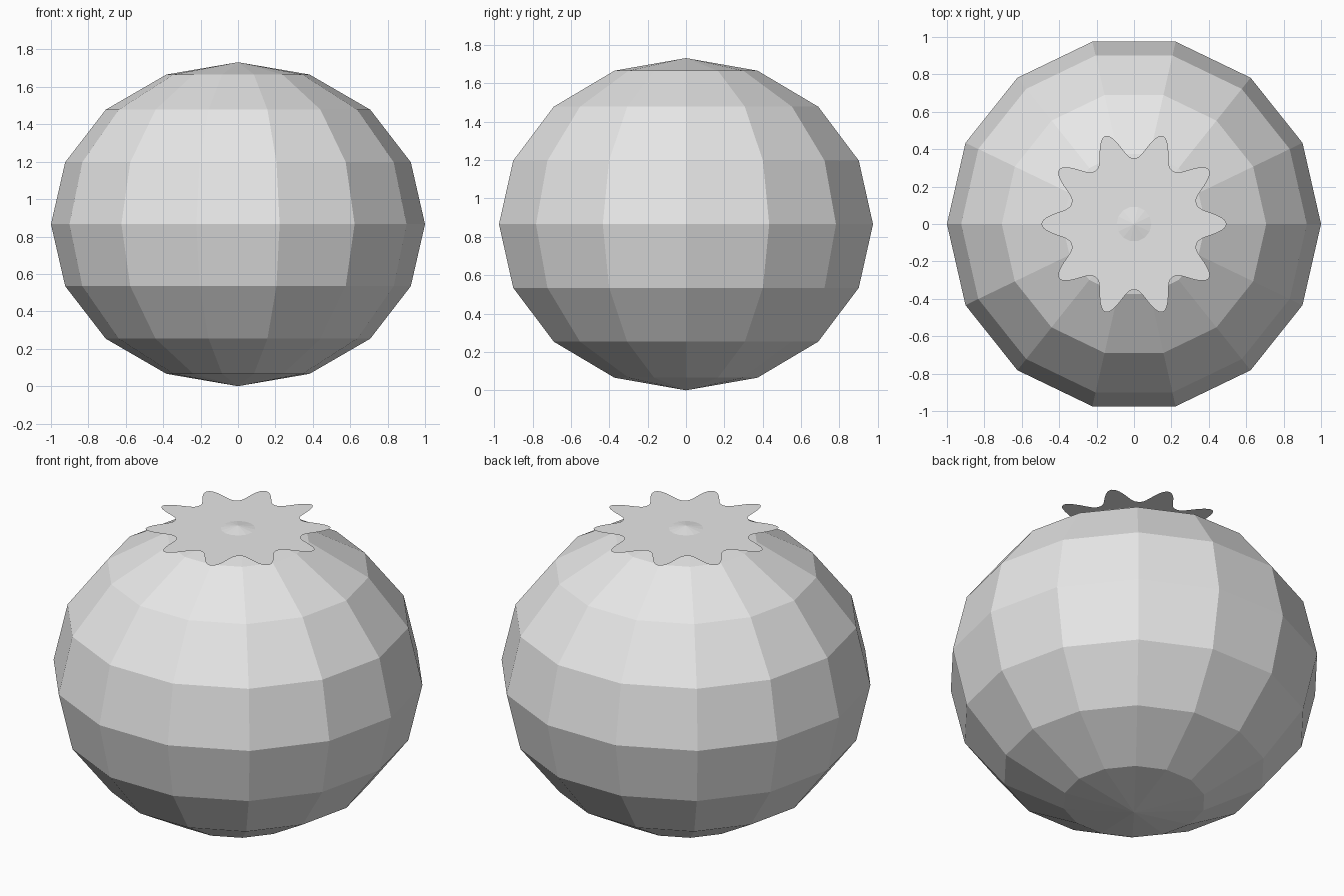
import bpy, bmesh, math
from math import sin, cos, pi

cube = bpy.data.objects.get("Cube")
if cube:
    bpy.data.objects.remove(cube, do_unlink=True)

SEGMENTS, RINGS = 14, 8
HALF_HEIGHT = 0.866

# Single plain colour
grey = bpy.data.materials.new("light_grey")
grey.use_nodes = True
colour = (0.8, 0.8, 0.8, 1)
grey.diffuse_color = colour
grey.node_tree.nodes["Principled BSDF"].inputs["Base Color"].default_value = colour


def finish(bm, name):
    bmesh.ops.recalc_face_normals(bm, faces=bm.faces)
    mesh = bpy.data.meshes.new(name)
    bm.to_mesh(mesh)
    bm.free()
    mesh.materials.append(grey)
    obj = bpy.data.objects.new(name, mesh)
    bpy.context.collection.objects.link(obj)
    return obj


# Fruit body: faceted, slightly squashed sphere, spun from a half-circle profile
bm = bmesh.new()
profile = []
for i in range(RINGS + 1):
    a = pi * i / RINGS
    profile.append(bm.verts.new((sin(a), 0, HALF_HEIGHT * (1 - cos(a)))))
edges = [bm.edges.new(pair) for pair in zip(profile, profile[1:])]
bmesh.ops.spin(bm, geom=profile + edges, axis=(0, 0, 1), cent=(0, 0, 0),
               angle=2 * pi, steps=SEGMENTS)
bmesh.ops.remove_doubles(bm, verts=bm.verts, dist=0.001)
finish(bm, "fruit_body")

# Leafy crown: flat ten-pointed sheet, with the body's tip poking through
POINTS, STEPS = 10, 24
INNER, OUTER = 0.352, 0.495
bm = bmesh.new()
rim = []
for i in range(POINTS * STEPS):
    a = 2 * pi * i / (POINTS * STEPS)
    wave = (0.5 + 0.5 * cos(POINTS * a)) ** 1.4
    r = INNER + (OUTER - INNER) * wave
    rim.append(bm.verts.new((r * cos(a), r * sin(a), 1.716)))
sheet = bm.faces.new(rim)
sheet.normal_update()
finish(bm, "leaf_crown")
